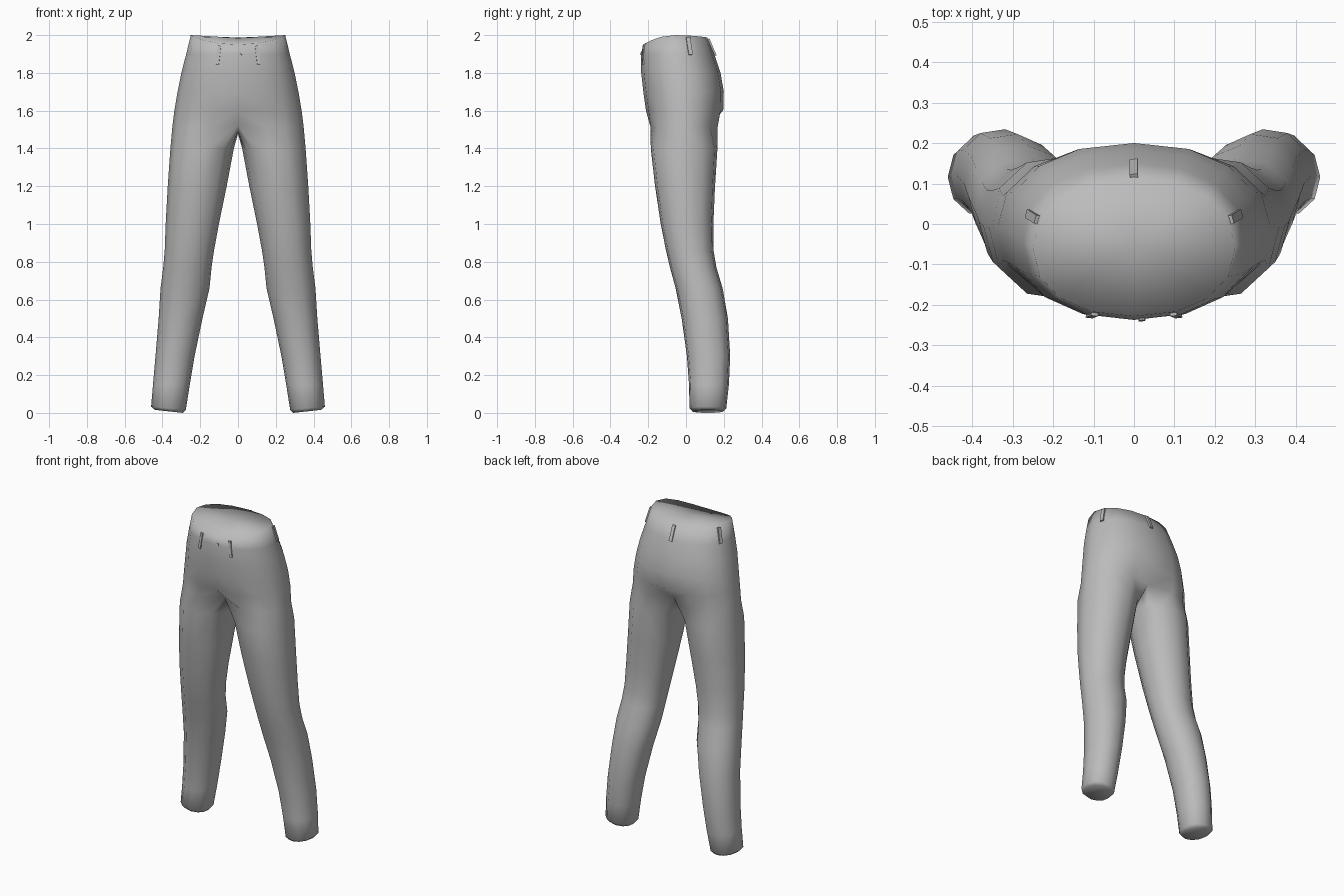
import bpy, bmesh, math
from mathutils import Vector, Matrix

if "Cube" in bpy.data.objects:
    bpy.data.objects.remove(bpy.data.objects["Cube"], do_unlink=True)

cloth = bpy.data.materials.new("grey cloth")
cloth.diffuse_color = (0.5, 0.5, 0.5, 1)
cloth.use_nodes = True
cloth.node_tree.nodes["Principled BSDF"].inputs["Base Color"].default_value = (0.5, 0.5, 0.5, 1)


def make_object(name, bm, smooth):
    bmesh.ops.recalc_face_normals(bm, faces=bm.faces[:])
    for f in bm.faces:
        f.smooth = smooth
    mesh = bpy.data.meshes.new(name)
    bm.to_mesh(mesh)
    bm.free()
    mesh.materials.append(cloth)
    ob = bpy.data.objects.new(name, mesh)
    bpy.context.collection.objects.link(ob)
    return ob


def power(v, p=0.9):
    return math.copysign(abs(v) ** p, v)


# Half-width, front y, back y for each hip ring
TORSO = [(2.00, 0.250, -0.228, 0.112), (1.90, 0.274, -0.237, 0.150),
         (1.80, 0.300, -0.237, 0.183), (1.70, 0.320, -0.226, 0.200),
         (1.60, 0.337, -0.212, 0.197), (1.51, 0.348, -0.200, 0.180)]
# Outer x, inner x, front y, back y for each leg ring
LEG = [(1.40, 0.358, 0.022, -0.188, 0.168), (1.20, 0.372, 0.060, -0.165, 0.155),
       (1.00, 0.383, 0.101, -0.135, 0.146), (0.86, 0.388, 0.127, -0.107, 0.147),
       (0.77, 0.396, 0.140, -0.086, 0.162), (0.66, 0.410, 0.151, -0.056, 0.195),
       (0.50, 0.420, 0.188, -0.024, 0.223), (0.30, 0.437, 0.230, 0.004, 0.235),
       (0.15, 0.450, 0.255, 0.015, 0.228), (0.025, 0.460, 0.276, 0.018, 0.214),
       (0.008, 0.440, 0.292, 0.034, 0.198)]


def torso_ring(z, hx, front, back):
    """Half ring from the front centre round the side to the back centre."""
    pts = []
    for k in range(9):
        a = math.radians(-90 + 22.5 * k)
        s = power(math.sin(a))
        x = hx * power(math.cos(a)) if 0 < k < 8 else 0
        dip = 0
        if z > 1.95:                       # waistline drops at the front
            dip = 0.05 * s * s if s < 0 else 0.012 * s * s
        pts.append(Vector((x, (front + back) / 2 + s * (back - front) / 2, z - dip)))
    return pts


def leg_ring(z, outer, inner, front, back):
    """Closed ring: nine outer points, then three on the inseam."""
    angles = [-130 + 32.5 * k for k in range(9)] + [155, 180, 205]
    pts = []
    for a in map(math.radians, angles):
        c, s = power(math.cos(a), 0.95), power(math.sin(a), 0.95)
        tilt = 0.008 * c if z < 0.1 else 0
        pts.append(Vector(((outer + inner) / 2 + c * (outer - inner) / 2,
                           (front + back) / 2 + s * (back - front) / 2, z + tilt)))
    return pts


# Trousers: one lofted half, mirrored
bm = bmesh.new()


def add(pts):
    return [bm.verts.new(p) for p in pts]


def bridge(a, b, closed):
    n = len(b)
    for i in range(n if closed else n - 1):
        j = (i + 1) % n
        bm.faces.new((a[i], a[j], b[j], b[i]))


hips = [torso_ring(*r) for r in TORSO]
hips[-1][0] = Vector((0, -0.135, 1.525))
hips[-1][-1] = Vector((0, 0.125, 1.525))
rings = [add(r) for r in hips]
for a, b in zip(rings, rings[1:]):
    bridge(a, b, False)

# Waist cap
mid = bm.verts.new((0, -0.05, 1.985))
for a, b in zip(rings[0], rings[0][1:]):
    bm.faces.new((mid, a, b))

# Crotch seam joins the half ring into a full leg ring
crotch = add([(0, 0.065, 1.49), (0, 0, 1.478), (0, -0.07, 1.49)])
upper = rings[-1] + crotch
for r in LEG:
    lower = add(leg_ring(*r))
    bridge(upper, lower, True)
    upper = lower
bm.faces.new(upper)

geom = bm.verts[:] + bm.edges[:] + bm.faces[:]
bmesh.ops.mirror(bm, geom=geom, axis='X', merge_dist=0.0005)
bmesh.ops.remove_doubles(bm, verts=bm.verts[:], dist=0.0005)
trousers = make_object("trousers", bm, True)
bpy.context.view_layer.update()


def on_surface(p):
    _, loc, nor, _ = trousers.closest_point_on_mesh(Vector(p))
    return loc, nor


# Belt loops: thin strips lying on the waistband
def belt_loop(name, top, bottom, width=0.017, depth=0.012):
    (t, n1), (b, n2) = on_surface(top), on_surface(bottom)
    up = (t - b).normalized()
    out = n1 + n2
    out = (out - up * out.dot(up)).normalized()
    side = up.cross(out)
    frame = Matrix((side, out, up)).transposed().to_4x4()
    frame.translation = (t + b) / 2 + out * 0.002
    bm = bmesh.new()
    bmesh.ops.create_cube(bm, size=1)
    bmesh.ops.scale(bm, vec=(width, depth, (t - b).length), verts=bm.verts[:])
    bm.transform(frame)
    make_object(name, bm, False)


for label, s in (("left", 1), ("right", -1)):
    belt_loop(label + "_front_loop", (s * 0.098, -0.23, 1.945), (s * 0.112, -0.24, 1.845))
    belt_loop(label + "_side_loop", (s * 0.245, 0.012, 1.99), (s * 0.275, 0.028, 1.90),
              width=0.022)
belt_loop("back_loop", (0, 0.118, 1.98), (0, 0.155, 1.89), width=0.02)

# Fly button
loc, nor = on_surface((0.02, -0.24, 1.905))
bm = bmesh.new()
bmesh.ops.create_cone(bm, cap_ends=True, segments=8, radius1=0.009, radius2=0.009, depth=0.01)
bm.transform(Matrix.Translation(loc) @ nor.to_track_quat('Z', 'Y').to_matrix().to_4x4())
make_object("fly_button", bm, False)
